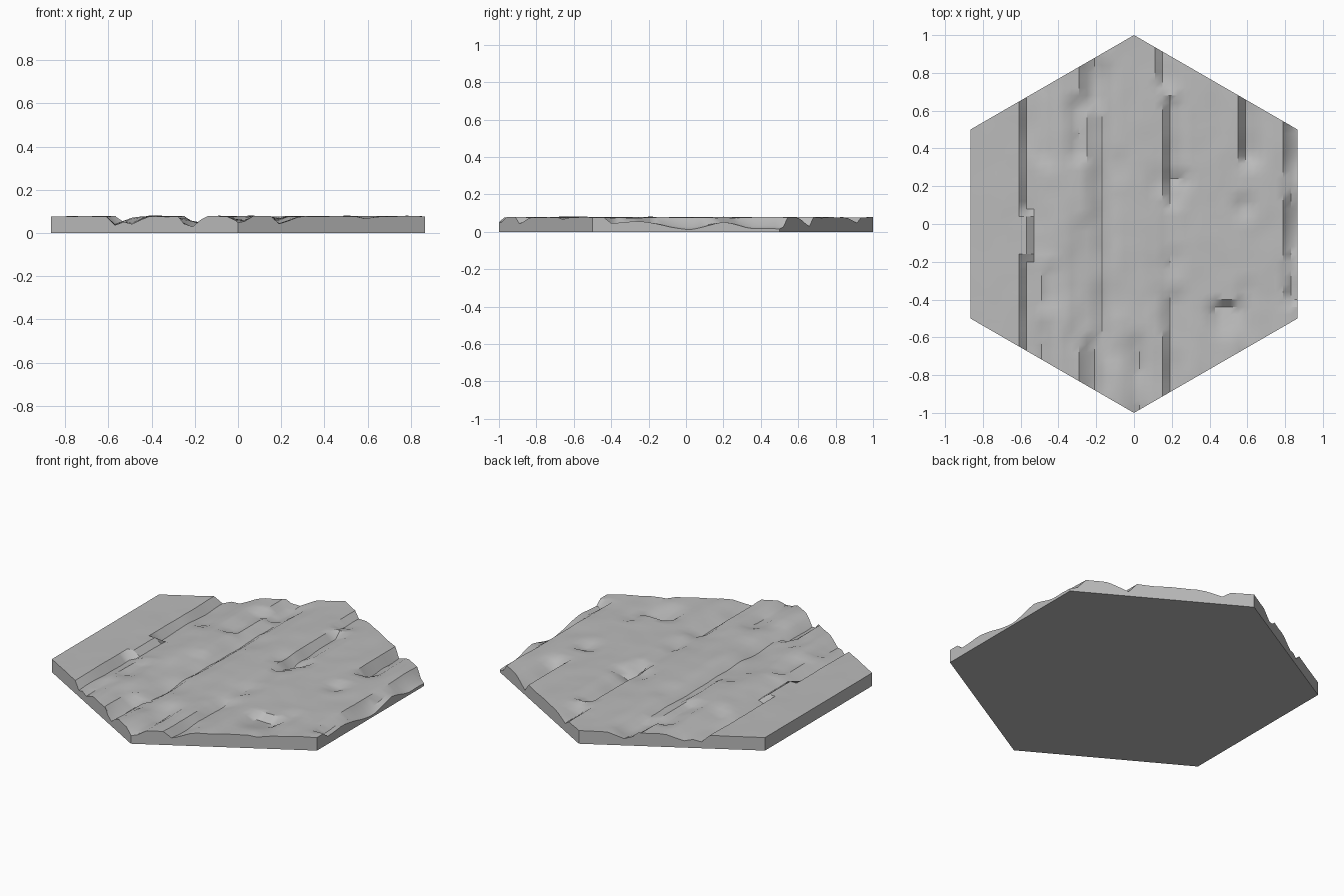
import bpy
import bmesh
import math
import random
from mathutils import Vector, noise

cube = bpy.data.objects.get("Cube")
if cube:
    bpy.data.objects.remove(cube, do_unlink=True)

CELL = 0.04
TOP = 0.077
random.seed(4)

# Grooves: left rim x, lowest x, right rim x, depth, start y, end y
grooves = [
    (-.61, -.57, -.47, .04, -.8, -.18),
    (-.57, -.53, -.45, .025, -.2, .06),
    (-.61, -.57, -.45, .04, .06, .8),
    (-.53, -.49, -.4, .03, .32, .8),
    (-.53, -.49, -.41, .03, -.9, -.52),
    (-.35, -.31, -.23, .03, .34, .66),
    (-.31, -.27, -.23, .03, -.56, .02),
    (-.27, -.23, -.13, .06, .6, 1),
    (-.23, -.19, -.11, .05, -.64, .85),
    (-.27, -.23, -.15, .066, -1, -.6),
    (-.03, .01, .07, .035, -1.1, -.6),
    (.15, .19, .29, .035, -1, -.36),
    (.15, .19, .23, .012, -.36, .1),
    (.11, .15, .25, .028, .72, 1),
    (.15, .19, .27, .04, .1, .66),
    (.55, .59, .69, .05, .32, .8),
    (.53, .57, .65, .03, .04, .14),
    (.55, .59, .65, .012, -.7, -.3),
    (.79, .84, .95, .035, -.42, .6),
]

# Short splinters beside the main grooves
for i in range(24):
    x = CELL * round(random.choice((-.45, -.28, -.13, .15, .6)) / CELL
                     + random.choice((-1, 0, 1))) - 0.01
    y = random.uniform(-.75, .7)
    grooves.append((x - CELL, x, x + 2 * CELL, random.uniform(.008, .02),
                    y, y + random.uniform(.08, .25)))


def clamp(t):
    return max(0.0, min(1.0, t))


def groove_depth(x, y, groove):
    left, low, right, depth, start, end = groove
    across = clamp((x - left) / (low - left)) * clamp((right - x) / (right - low))
    along = clamp((y - start) / CELL + 0.5) * clamp((end - y) / CELL + 0.5)
    wear = 1 + 0.35 * noise.noise(Vector((left * 9, y * 6, depth)))
    return depth * across * along * wear


def height(x, y):
    ripple = noise.noise(Vector((x * 9, y * 5, 0.3)))
    ripple += 0.6 * noise.noise(Vector((x * 16, y * 12, 2.7)))
    z = TOP + 0.0045 * ripple * clamp((x + 0.9) * 3)
    z -= max(groove_depth(x, y, g) for g in grooves)
    # Hollow with a steep back wall
    if .4 < x < .58:
        z -= 0.035 * clamp((-.4 - y) / CELL) * clamp((y + .62) / .18)
    # Crosswise notch in the middle
    if .17 < x < .28:
        z -= 0.03 * clamp((.29 - y) / CELL) * clamp((y - .16) / .09)
    # Worn edge on the left side
    edge = clamp((x - .79) / .07)
    dips = math.exp(-(y / .12) ** 2) + clamp((y - .2) / .14)
    z -= 0.035 * edge * dips
    return max(0.01, min(0.083, z))


# Flat grid trimmed to a hexagon
bm = bmesh.new()
steps = 52
bmesh.ops.create_grid(bm, x_segments=steps, y_segments=steps, size=steps * CELL / 2)
bmesh.ops.translate(bm, verts=bm.verts, vec=(-0.01, 0, 0))
apothem = math.sqrt(3) / 2
for i in range(6):
    a = math.radians(60 * i)
    normal = Vector((math.cos(a), math.sin(a), 0))
    bmesh.ops.bisect_plane(bm, geom=bm.verts[:] + bm.edges[:] + bm.faces[:],
                           dist=1e-5, plane_co=normal * apothem,
                           plane_no=normal, clear_outer=True)
bmesh.ops.remove_doubles(bm, verts=bm.verts, dist=0.0005)

# Carved top
for v in bm.verts:
    v.co.z = height(v.co.x, v.co.y)

# Straight sides and flat underside
rim = [e for e in bm.edges if e.is_boundary]
result = bmesh.ops.extrude_edge_only(bm, edges=rim)
for item in result["geom"]:
    if isinstance(item, bmesh.types.BMVert):
        item.co.z = 0
base_edges = [e for e in bm.edges if e.is_boundary]
bmesh.ops.holes_fill(bm, edges=base_edges, sides=0)
bmesh.ops.recalc_face_normals(bm, faces=bm.faces)

mesh = bpy.data.meshes.new("hexagonal_ground_tile")
bm.to_mesh(mesh)
bm.free()
tile = bpy.data.objects.new("hexagonal_ground_tile", mesh)
bpy.context.collection.objects.link(tile)

# Stone colour
stone = bpy.data.materials.new("light_grey_stone")
stone.use_nodes = True
colour = (0.5, 0.5, 0.5, 1)
stone.diffuse_color = colour
stone.node_tree.nodes["Principled BSDF"].inputs["Base Color"].default_value = colour
mesh.materials.append(stone)

bpy.ops.object.select_all(action="DESELECT")
tile.select_set(True)
bpy.context.view_layer.objects.active = tile
bpy.ops.object.shade_smooth_by_angle(angle=math.radians(35))
